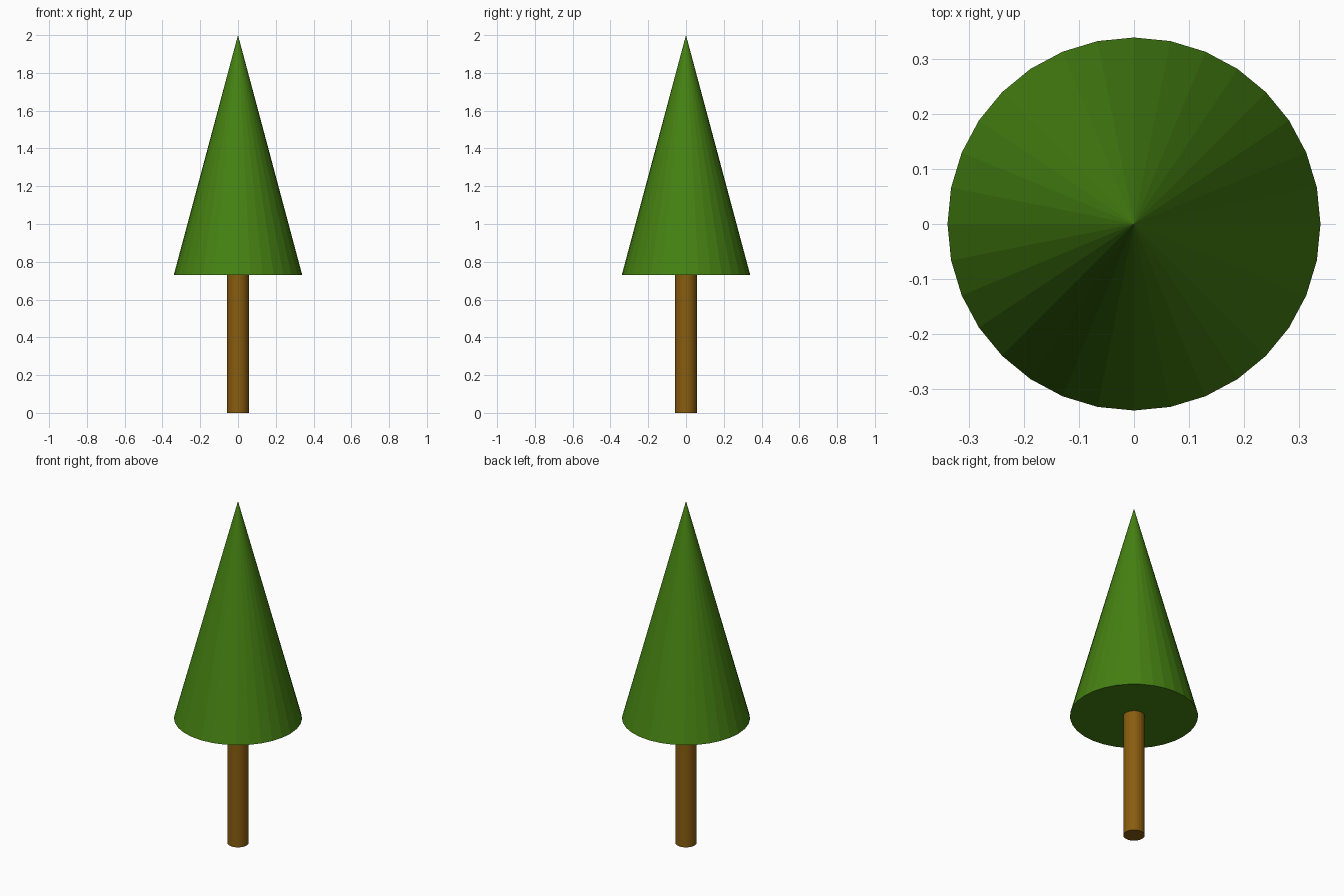
import bpy

if "Cube" in bpy.data.objects:
    bpy.data.objects.remove(bpy.data.objects["Cube"])


def material(name, color):
    mat = bpy.data.materials.new(name)
    mat.diffuse_color = (*color, 1.0)
    mat.use_nodes = True
    mat.node_tree.nodes["Principled BSDF"].inputs["Base Color"].default_value = mat.diffuse_color
    return mat


def cone(name, r_bottom, r_top, z0, z1, mat):
    """Upright 32-sided cone or cylinder between two heights."""
    bpy.ops.mesh.primitive_cone_add(
        vertices=32, radius1=r_bottom, radius2=r_top,
        depth=z1 - z0, location=(0, 0, (z0 + z1) / 2))
    obj = bpy.context.object
    obj.name = name
    obj.data.materials.append(mat)
    return obj


# Trunk, reaching just inside the foliage
cone("trunk", 0.057, 0.057, 0.0, 0.74, material("bark", (0.25, 0.11, 0.005)))

# Foliage cone
cone("foliage", 0.34, 0.0, 0.73, 2.0, material("leaves", (0.06, 0.22, 0.006)))
